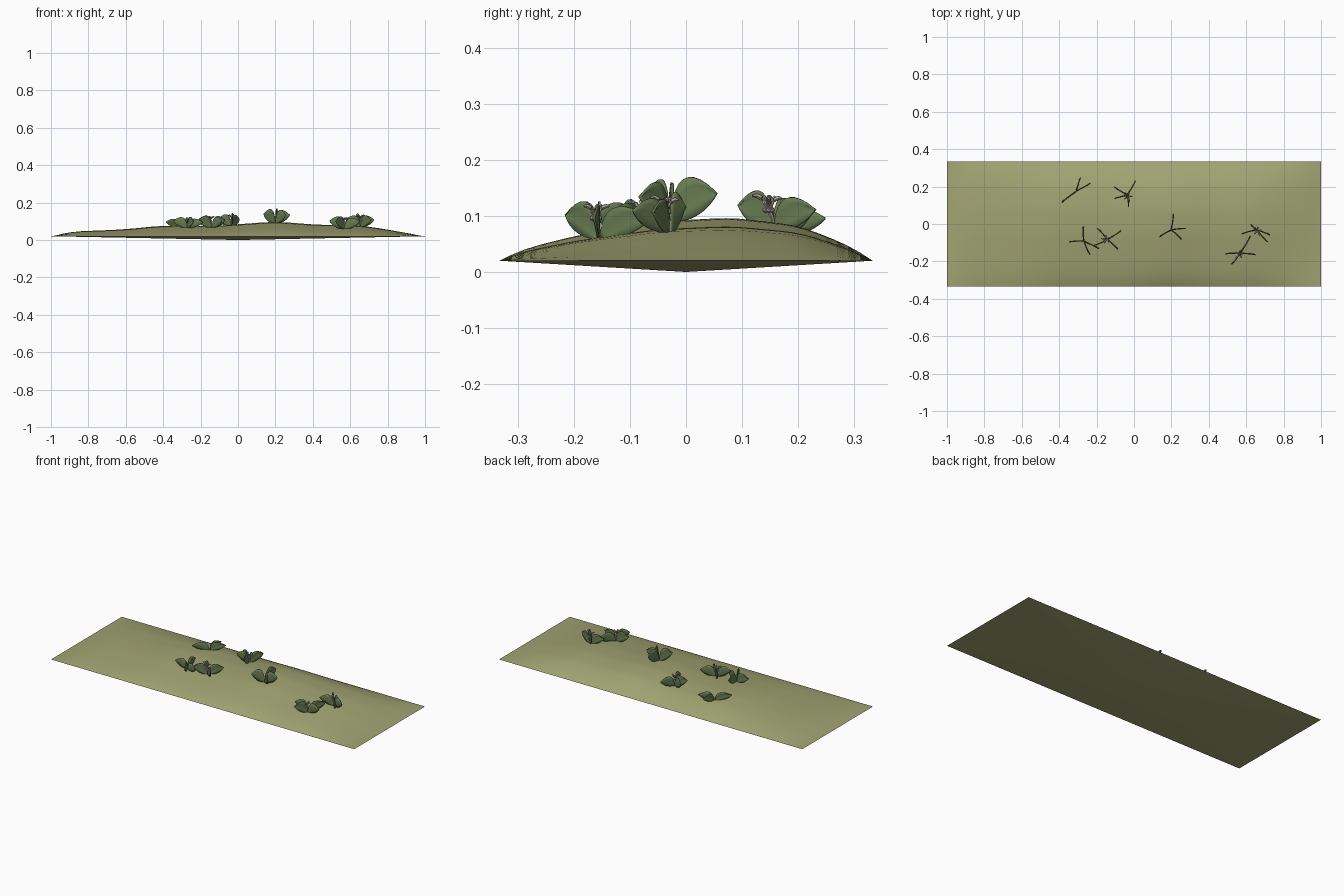
import bpy, bmesh, math, random
from mathutils import Vector

random.seed(4)
cube = bpy.data.objects.get("Cube")
if cube:
    bpy.data.objects.remove(cube)


def material(name, rgb):
    m = bpy.data.materials.new(name)
    m.use_nodes = True
    m.diffuse_color = (*rgb, 1)
    m.node_tree.nodes["Principled BSDF"].inputs["Base Color"].default_value = (*rgb, 1)
    return m


GRASS = material("dry grass", (0.36, 0.37, 0.17))
LEAF = material("leaf green", (0.14, 0.20, 0.085))
FLOWER = material("pale flower", (0.46, 0.40, 0.35))


def smooth_lookup(points, v):
    """Eased interpolation through a short list of (position, value)."""
    for (a, p), (b, q) in zip(points, points[1:]):
        if v <= b:
            return p + (q - p) * (v - a) / (b - a)
    return points[-1][1]


RIDGE = [(-1, 0), (-.9, .025), (-.62, .036), (-.4, .058), (-.12, .056),
         (.2, .08), (.45, .06), (.6, .063), (.72, .05), (1, 0)]
SECTION = [(-.333, 0), (-.29, .27), (-.2, .57), (-.05, .91), (.08, 1),
           (.2, .82), (.29, .36), (.333, 0)]


def ground(x, y):
    # average neighbouring samples so the hill rolls softly
    r = sum(smooth_lookup(RIDGE, max(-1, min(1, x + d))) for d in (-.06, 0, .06)) / 3
    s = sum(smooth_lookup(SECTION, max(-.333, min(.333, y + d))) for d in (-.02, 0, .02)) / 3
    edge = min(1, (1 - abs(x)) / .06, (.333 - abs(y)) / .02)
    return .02 + r * s * max(0, edge)


def finish(bm, name, mat, angle=40):
    mesh = bpy.data.meshes.new(name)
    bm.to_mesh(mesh)
    bm.free()
    mesh.materials.append(mat)
    ob = bpy.data.objects.new(name, mesh)
    bpy.context.collection.objects.link(ob)
    bpy.ops.object.select_all(action='DESELECT')
    ob.select_set(True)
    bpy.context.view_layer.objects.active = ob
    bpy.ops.object.shade_smooth_by_angle(angle=math.radians(angle))
    return ob


# Rolling ground with a shallow pointed underside
bm = bmesh.new()
bmesh.ops.create_grid(bm, x_segments=60, y_segments=28, size=1)
for v in bm.verts:
    v.co.y *= .333
    v.co.z = ground(v.co.x, v.co.y)
rim = [e for e in bm.edges if e.is_boundary]
low = bm.verts.new((0, 0, 0))
for e in rim:
    bm.faces.new((e.verts[0], e.verts[1], low))
bmesh.ops.recalc_face_normals(bm, faces=bm.faces)
finish(bm, "ground_mound", GRASS)


def bezier(a, b, c, d, t):
    u = 1 - t
    return a * u**3 + 3 * b * u * u * t + 3 * c * u * t * t + d * t**3


def add_leaf(bm, root, angle, reach, height, curl):
    """Upright fan blade, narrow at the root and pointed at its outer tip."""
    out = Vector((math.cos(angle), math.sin(angle), 0))
    side = Vector((-out.y, out.x, 0))
    tip = .66
    rows, cols, grid = 10, 4, []
    for i in range(rows + 1):
        t = i / rows
        lower = Vector((bezier(.04, .5, .85, 1, t), bezier(0, 0, .3, tip, t)))
        upper = Vector((bezier(.02, .05, .4, 1, t), bezier(.05, 1, 1.4, tip, t)))
        line = []
        for j in range(cols + 1):
            p = lower.lerp(upper, j / cols)
            bow = curl * (p.x * p.x + math.sin(math.pi * j / cols) * .35)
            line.append(bm.verts.new(root + out * p.x * reach + side * bow
                                     + Vector((0, 0, p.y * height))))
        grid.append(line)
    for r, q in zip(grid, grid[1:]):
        for j in range(cols):
            bm.faces.new((r[j], q[j], q[j + 1], r[j + 1]))


def add_tube(bm, path, radii, sides=6):
    rings = []
    for i, p in enumerate(path):
        d = (path[min(i + 1, len(path) - 1)] - path[max(i - 1, 0)]).normalized()
        u = d.orthogonal().normalized()
        w = d.cross(u)
        rings.append([bm.verts.new(p + (u * math.cos(a) + w * math.sin(a)) * radii[i])
                      for a in (k * math.tau / sides for k in range(sides))])
    for r, q in zip(rings, rings[1:]):
        for k in range(sides):
            n = (k + 1) % sides
            bm.faces.new((r[k], r[n], q[n], q[k]))
    bm.faces.new(rings[0][::-1])
    bm.faces.new(rings[-1])


def add_flower(bm, root, angle, tall):
    """Leaning stalk with bent finger-shaped blooms and beads at their roots."""
    lean = Vector((math.cos(angle), math.sin(angle), 0))
    up = Vector((0, 0, 1))
    head = root + up * tall + lean * .008
    add_tube(bm, [root, root + up * tall * .5, head], [.003, .003, .004])
    for k in range(5):
        a = angle + k * math.tau / 5
        out = Vector((math.cos(a), math.sin(a), 0))
        size = .024 if k else .03
        path = [head + out * size * t + up * size * .75 * math.sin(t * 1.9)
                for t in (0, .25, .5, .75, 1)]
        add_tube(bm, path, [.003, .0042, .0045, .004, .002])
        bead = bmesh.ops.create_icosphere(bm, subdivisions=1, radius=.0055)["verts"]
        bmesh.ops.translate(bm, verts=bead, vec=head + out * .006 - up * .004)


# Plants: centre, outer leaf tips, leaf height, whether in bloom
PLANTS = [
    ((-.31, .175), [(-.39, .125), (-.295, .25), (-.23, .21)], .05, False),
    ((-.035, .155), [(.015, .225), (-.11, .19), (-.105, .145), (-.02, .095)], .066, True),
    ((.20, -.03), [(.22, .053), (.275, -.015), (.133, -.06), (.26, -.075)], .076, False),
    ((.655, -.03), [(.575, -.043), (.73, -.05), (.705, -.1), (.62, -.01)], .066, True),
    ((.57, -.155), [(.49, -.15), (.53, -.22), (.63, -.07), (.65, -.155)], .063, True),
    ((-.27, -.09), [(-.345, -.086), (-.28, -.015), (-.245, -.165), (-.185, -.123)], .055, False),
    ((-.14, -.083), [(-.065, -.043), (-.21, -.123), (-.14 - .05, -.016), (-.08, -.128)], .062, True),
]
for n, ((cx, cy), tips, height, blooming) in enumerate(PLANTS, 1):
    root = Vector((cx, cy, ground(cx, cy) - .003))
    bm = bmesh.new()
    for k, (tx, ty) in enumerate(tips):
        dx, dy = tx - cx, ty - cy
        add_leaf(bm, root, math.atan2(dy, dx), math.hypot(dx, dy),
                 height * random.uniform(.85, 1.08), .008 * (-1) ** k)
    leaves = finish(bm, f"plant_{n}_leaves", LEAF)
    solid = leaves.modifiers.new("thickness", 'SOLIDIFY')
    solid.thickness = .004
    solid.offset = 0
    if blooming:
        bm = bmesh.new()
        add_flower(bm, root, random.uniform(0, math.tau), .042)
        finish(bm, f"plant_{n}_flower", FLOWER)
